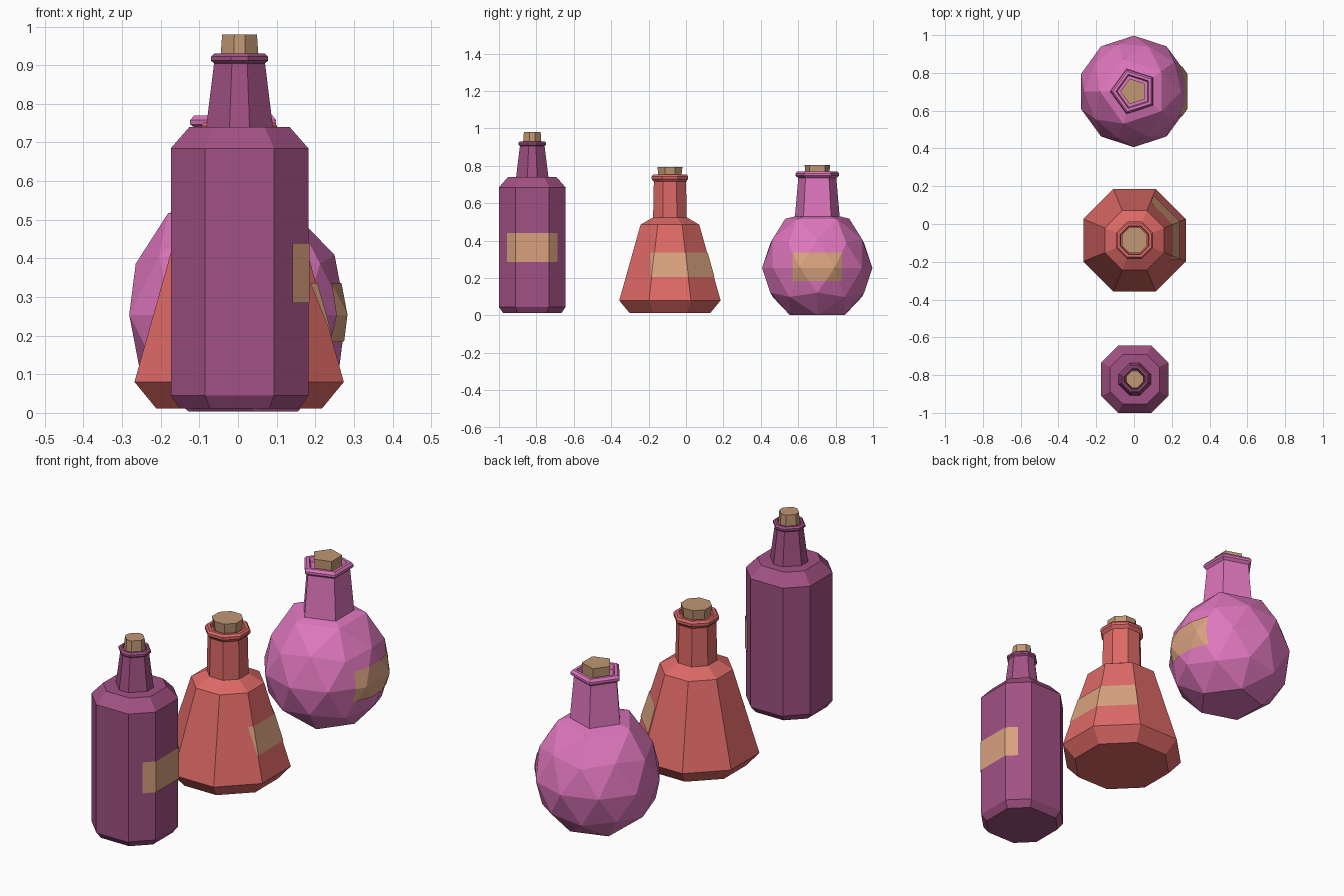
import bpy, bmesh
from math import cos, sin, pi
from mathutils import Vector

cube = bpy.data.objects.get("Cube")
if cube:
    bpy.data.objects.remove(cube, do_unlink=True)


def material(name, srgb):
    col = [(c / 255) ** 2.2 for c in srgb] + [1.0]
    m = bpy.data.materials.new(name)
    m.use_nodes = True
    m.diffuse_color = col
    m.node_tree.nodes["Principled BSDF"].inputs["Base Color"].default_value = col
    return m


purple = material("purple glass", (160, 82, 130))
red = material("red glass", (220, 105, 102))
pink = material("pink glass", (222, 118, 188))
paper = material("label paper", (215, 160, 125))
cork = material("cork", (190, 150, 115))


def finish(bm, name, mat, loc):
    mesh = bpy.data.meshes.new(name)
    bm.to_mesh(mesh)
    bm.free()
    mesh.materials.append(mat)
    ob = bpy.data.objects.new(name, mesh)
    ob.location = loc
    bpy.context.collection.objects.link(ob)
    return ob


def octagon(f):
    """Square of half width 1 with cut corners; f is the half width of a flat."""
    return [(1, -f), (1, f), (f, 1), (-f, 1), (-1, f), (-1, -f), (-f, -1), (f, -1)]


REGULAR = octagon(0.414)
PENTAGON = [(-cos(2 * pi * i / 5), -sin(2 * pi * i / 5)) for i in range(5)]


def loft(name, outline, profile, mat, loc):
    """Stack scaled copies of an outline along (radius, height) pairs."""
    bm = bmesh.new()
    rings = [[bm.verts.new((x * r, y * r, z)) for x, y in outline] for r, z in profile]
    n = len(outline)
    for a, b in zip(rings, rings[1:]):
        for i in range(n):
            j = (i + 1) % n
            bm.faces.new((a[i], a[j], b[j], b[i]))
    bm.faces.new(rings[0][::-1])
    bm.faces.new(rings[-1])
    bm.normal_update()
    return finish(bm, name, mat, loc)


def label(name, body, z0, z1, y0, y1):
    """Cut a patch from the left side of a body and lift it off the glass."""
    bm = bmesh.new()
    bm.from_mesh(body.data)
    bm.normal_update()
    away = [f for f in bm.faces if f.normal.x < 0.3]
    bmesh.ops.delete(bm, geom=away, context="FACES")
    for co, no in (((0, 0, z0), (0, 0, -1)), ((0, 0, z1), (0, 0, 1)),
                   ((0, y0, 0), (0, -1, 0)), ((0, y1, 0), (0, 1, 0))):
        geom = bm.verts[:] + bm.edges[:] + bm.faces[:]
        bmesh.ops.bisect_plane(bm, geom=geom, plane_co=co, plane_no=no, clear_outer=True)
    bm.normal_update()
    for v, n in [(v, v.normal.copy()) for v in bm.verts]:
        v.co += n * 0.004
    finish(bm, name, paper, body.location)


# Tall bottle
loc = Vector((0.004, -0.822, 0))
body = loft("tall_bottle_body", octagon(0.5),
            [(0.155, 0.012), (0.178, 0.045), (0.178, 0.685), (0.13, 0.74)], purple, loc)
loft("tall_bottle_neck", octagon(0.3),
     [(0.087, 0.735), (0.066, 0.905), (0.074, 0.912), (0.074, 0.922), (0.066, 0.93),
      (0.056, 0.93), (0.052, 0.915)], purple, loc)
loft("tall_bottle_cork", octagon(0.3), [(0.05, 0.91), (0.045, 0.98)], cork, loc)
label("tall_bottle_label", body, 0.285, 0.44, -0.1325, 0.1325)

# Conical flask
loc = Vector((0.003, -0.086, 0))
body = loft("flask_body", REGULAR,
            [(0.215, 0.012), (0.271, 0.08), (0.157, 0.485), (0.09, 0.525)], red, loc)
loft("flask_neck", REGULAR,
     [(0.09, 0.52), (0.086, 0.715), (0.098, 0.73), (0.098, 0.743), (0.09, 0.753),
      (0.076, 0.753), (0.072, 0.735)], red, loc)
loft("flask_cork", REGULAR, [(0.06, 0.73), (0.067, 0.795)], cork, loc)
label("flask_label", body, 0.205, 0.335, -0.1, 0.3)

# Round bottle: faceted ball with a flat base and raised shoulder
loc = Vector((-0.001, 0.702, 0))
R, MID = 0.295, 0.254
bm = bmesh.new()
bmesh.ops.create_icosphere(bm, subdivisions=2, radius=R)
for v in bm.verts:
    v.co.x, v.co.y = -v.co.x, -v.co.y
    if v.co.z < -0.95 * R:
        v.co.z = -0.8507 * R
    elif v.co.z > 0.95 * R:
        v.co.z = 0.56 - MID
    elif v.co.z > 0.8 * R:
        v.co.x *= 1.16
        v.co.y *= 1.16
        v.co.z = 0.517 - MID
    v.co.z += MID
bm.normal_update()
body = finish(bm, "round_bottle_body", pink, loc)
loft("round_bottle_neck", PENTAGON,
     [(0.126, 0.525), (0.107, 0.735), (0.123, 0.747), (0.123, 0.758), (0.112, 0.77),
      (0.095, 0.77), (0.088, 0.745)], pink, loc)
loft("round_bottle_cork", PENTAGON, [(0.068, 0.74), (0.071, 0.805)], cork, loc)
label("round_bottle_label", body, 0.185, 0.335, -0.13, 0.13)
